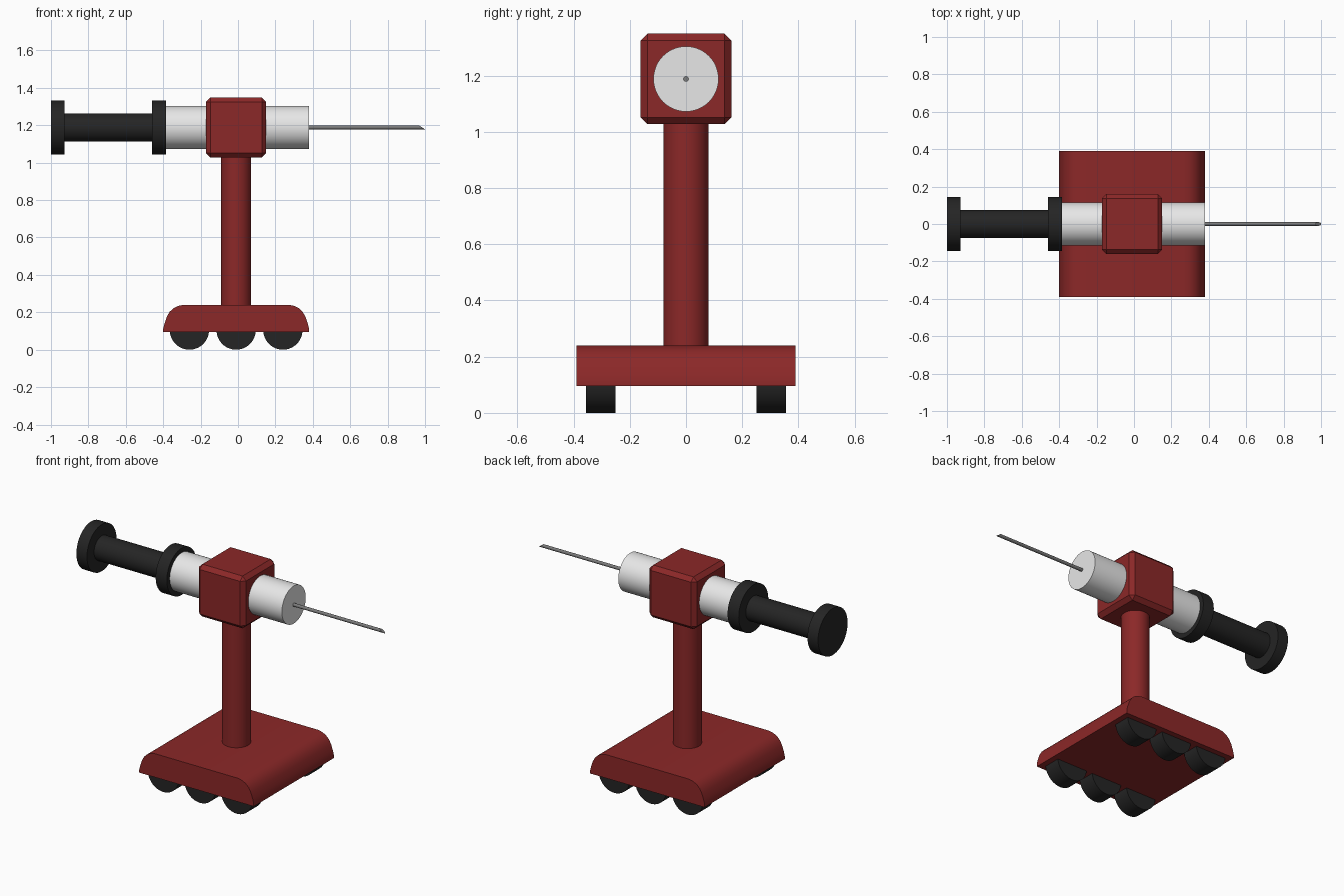
import bpy, bmesh, math
from mathutils import Matrix, Vector

cube = bpy.data.objects.get("Cube")
if cube:
    bpy.data.objects.remove(cube, do_unlink=True)

CX = -0.01      # axis of the stand
AXIS_Z = 1.188  # height of the syringe axis


def material(name, rgb):
    m = bpy.data.materials.new(name)
    m.use_nodes = True
    m.diffuse_color = (*rgb, 1)
    m.node_tree.nodes["Principled BSDF"].inputs["Base Color"].default_value = (*rgb, 1)
    return m


RED = material("dark red", (0.26, 0.021, 0.021))
BLACK = material("black", (0.018, 0.018, 0.018))
WHITE = material("white", (0.8, 0.8, 0.8))
STEEL = material("steel grey", (0.2, 0.2, 0.2))


def finish(bm, name, mat, smooth=True):
    bmesh.ops.recalc_face_normals(bm, faces=bm.faces)
    me = bpy.data.meshes.new(name)
    bm.to_mesh(me)
    bm.free()
    me.materials.append(mat)
    ob = bpy.data.objects.new(name, me)
    bpy.context.collection.objects.link(ob)
    if smooth:
        bpy.ops.object.select_all(action="DESELECT")
        ob.select_set(True)
        bpy.context.view_layer.objects.active = ob
        bpy.ops.object.shade_smooth_by_angle(angle=math.radians(30))
    return ob


def cylinder(bm, start, end, radius, sides=48):
    a, b = Vector(start), Vector(end)
    turn = (b - a).to_track_quat("Z", "Y").to_matrix().to_4x4()
    return bmesh.ops.create_cone(
        bm, cap_ends=True, segments=sides, radius1=radius, radius2=radius,
        depth=(b - a).length, matrix=Matrix.Translation((a + b) / 2) @ turn)["verts"]


def rod(name, x0, x1, radius, mat):
    bm = bmesh.new()
    cylinder(bm, (x0, 0, AXIS_Z), (x1, 0, AXIS_Z), radius)
    return finish(bm, name, mat)


# Base: rounded profile extruded front to back
half = [(0.39, 0.095), (0.39, 0.112), (0.383, 0.14), (0.371, 0.175), (0.356, 0.202),
        (0.335, 0.222), (0.311, 0.234), (0.28, 0.24)]
outline = half + [(-x, z) for x, z in reversed(half)]
bm = bmesh.new()
face = bm.faces.new([bm.verts.new((CX + x, -0.39, z)) for x, z in outline])
side = bmesh.ops.extrude_face_region(bm, geom=[face])["geom"]
bmesh.ops.translate(bm, vec=(0, 0.78, 0),
                    verts=[g for g in side if isinstance(g, bmesh.types.BMVert)])
finish(bm, "base", RED)

# Wheels: three along each side, half sunk into the base
for row, y in (("front", -0.303), ("back", 0.303)):
    for place, x in (("right", -0.25), ("middle", 0), ("left", 0.25)):
        bm = bmesh.new()
        cylinder(bm, (CX + x, y - 0.053, 0.105), (CX + x, y + 0.053, 0.105), 0.105)
        finish(bm, f"{row}_{place}_wheel", BLACK)

# Column
bm = bmesh.new()
cylinder(bm, (CX, 0, 0.2), (CX, 0, 1.06), 0.08)
finish(bm, "column", RED)

# Holder block with chamfered edges
bm = bmesh.new()
bmesh.ops.create_cube(bm, size=0.322, matrix=Matrix.Translation((CX, 0, AXIS_Z)))
bmesh.ops.bevel(bm, geom=bm.edges[:], offset=0.024, segments=1, affect="EDGES")
finish(bm, "holder_block", RED, smooth=False)

# Syringe body and plunger
rod("barrel", -0.40, 0.38, 0.116, WHITE)
rod("barrel_flange", -0.46, -0.384, 0.144, BLACK)
rod("plunger_rod", -0.94, -0.45, 0.075, BLACK)
rod("plunger_cap", -1.0, -0.928, 0.144, BLACK)

# Needle with a slanted tip, longest at the bottom
bm = bmesh.new()
for v in cylinder(bm, (0.37, 0, AXIS_Z), (0.985, 0, AXIS_Z), 0.01, 24):
    if v.co.x > 0.9:
        v.co.x -= 1.5 * (v.co.z - AXIS_Z)
finish(bm, "needle", STEEL)
